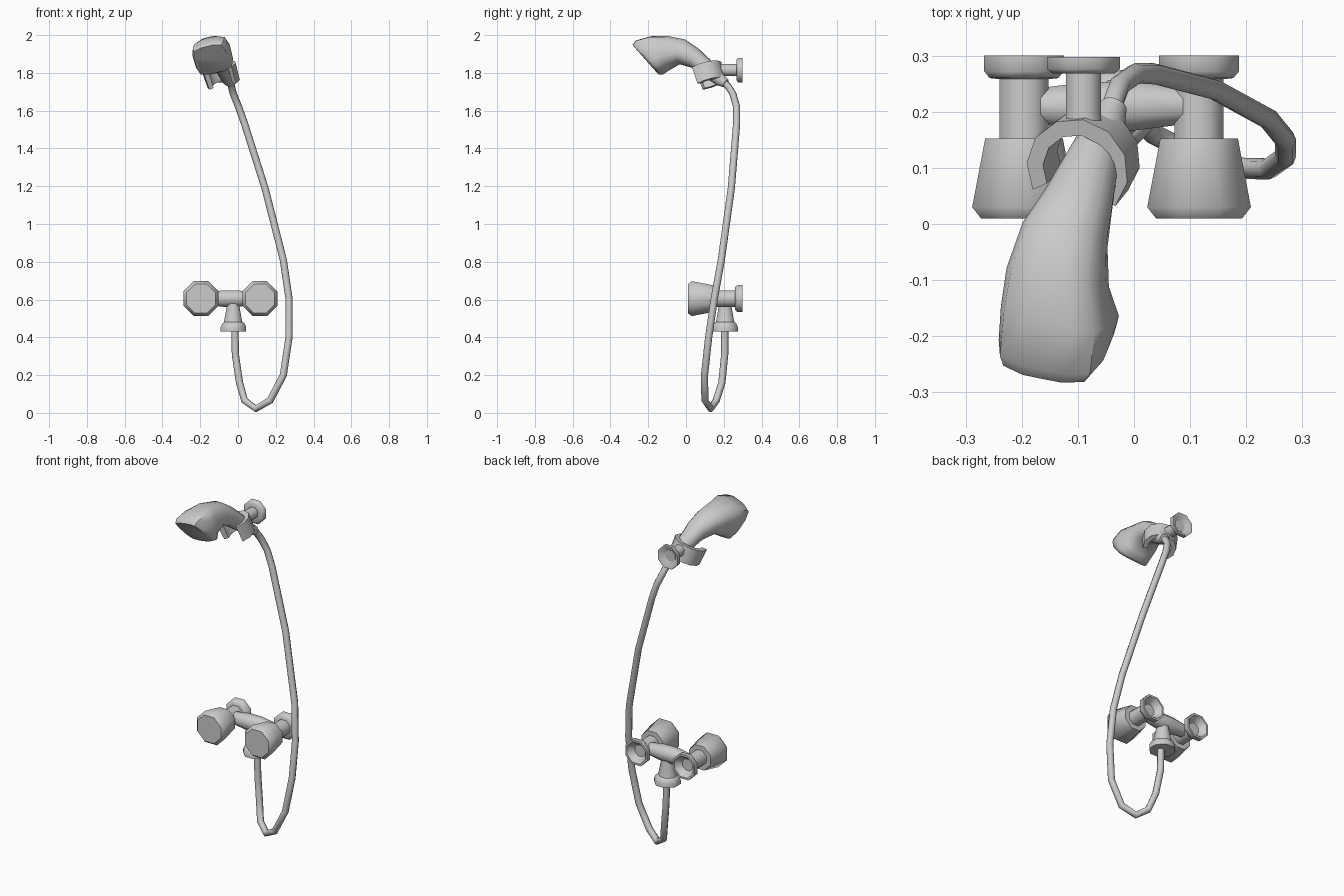
import bpy, bmesh, math
from mathutils import Matrix, Vector

if "Cube" in bpy.data.objects:
    bpy.data.objects.remove(bpy.data.objects["Cube"])


def finish(name, bm, angle=50):
    bmesh.ops.recalc_face_normals(bm, faces=bm.faces)
    me = bpy.data.meshes.new(name)
    bm.to_mesh(me)
    bm.free()
    ob = bpy.data.objects.new(name, me)
    bpy.context.collection.objects.link(ob)
    bpy.ops.object.select_all(action='DESELECT')
    ob.select_set(True)
    bpy.context.view_layer.objects.active = ob
    bpy.ops.object.shade_smooth_by_angle(angle=math.radians(angle))
    return ob


def loft(name, rings, caps=True, closed=False, angle=50):
    """Skin a list of point rings; closed joins the last ring to the first."""
    bm = bmesh.new()
    vs = [[bm.verts.new(p) for p in r] for r in rings]
    n = len(vs[0])
    pairs = list(zip(vs, vs[1:])) + ([(vs[-1], vs[0])] if closed else [])
    for a, b in pairs:
        for i in range(n):
            j = (i + 1) % n
            bm.faces.new((a[i], a[j], b[j], b[i]))
    if caps and not closed:
        bm.faces.new(vs[0])
        bm.faces.new(vs[-1])
    return finish(name, bm, angle)


def lathe(name, profile, centre, axis, segs=8):
    """Turn (radius, distance) pairs about an axis through centre."""
    axis = Vector(axis)
    side = Vector((0, 0, 1)) if abs(axis.z) < 0.5 else Vector((1, 0, 0))
    side = (side - axis * side.dot(axis)).normalized()
    other = axis.cross(side)
    rings = []
    for r, t in profile:
        rings.append([Vector(centre) + axis * t
                      + (side * math.cos(a) + other * math.sin(a)) * r
                      for a in ((i + 0.5) * math.tau / segs for i in range(segs))])
    return loft(name, rings)


# Taps: knob, stem and hollow wall cup on each side
for side, x in (("left", -0.196), ("right", 0.116)):
    base = (x, 0, 0.605)
    lathe(side + "_knob", [(0.083, 0.01), (0.1, 0.03), (0.075, 0.152)], base, (0, 1, 0))
    lathe(side + "_stem", [(0.047, 0.14), (0.047, 0.265)], base, (0, 1, 0))
    lathe(side + "_wall_cup", [(0.046, 0.258), (0.066, 0.26), (0.077, 0.272), (0.077, 0.3),
                               (0.065, 0.3), (0.035, 0.264)], base, (0, 1, 0))

# Mixer body and outlet
lathe("mixer_body", [(0.034, -0.135), (0.047, -0.04), (0.047, 0.04), (0.034, 0.135)],
      (-0.04, 0.21, 0.605), (1, 0, 0))
lathe("outlet", [(0.034, 0.6), (0.036, 0.565), (0.054, 0.475)], (-0.026, 0.207, 0), (0, 0, 1))
lathe("outlet_collar", [(0.052, 0.482), (0.063, 0.475), (0.073, 0.455), (0.073, 0.432),
                        (0.03, 0.432)], (-0.024, 0.207, 0), (0, 0, 1))

# Hose
path = [(-0.016, 0.205, 0.45), (-0.014, 0.205, 0.31), (0.008, 0.19, 0.16), (0.035, 0.16, 0.065),
        (0.095, 0.13, 0.022), (0.17, 0.1, 0.066), (0.24, 0.098, 0.2), (0.27, 0.12, 0.4),
        (0.27, 0.15, 0.605), (0.24, 0.187, 0.81), (0.143, 0.24, 1.19), (0.035, 0.268, 1.53),
        (0.003, 0.268, 1.62), (-0.025, 0.248, 1.69), (-0.035, 0.222, 1.73), (-0.045, 0.19, 1.76)]
cu = bpy.data.curves.new("hose", 'CURVE')
cu.dimensions = '3D'
cu.bevel_depth = 0.019
cu.bevel_resolution = 2
cu.use_fill_caps = True
sp = cu.splines.new('POLY')
sp.points.add(len(path) - 1)
for p, co in zip(sp.points, path):
    p.co = (*co, 1)
sp.use_smooth = True
bpy.context.collection.objects.link(bpy.data.objects.new("hose", cu))

# Holder: wall cup, arm and open clamp, tilted with the handset
hold = (-0.09, 0, 1.815)
lathe("holder_wall_cup", [(0.033, 0.268), (0.06, 0.268), (0.07, 0.276), (0.07, 0.298),
                          (0.06, 0.298), (0.03, 0.27)], hold, (0, 1, 0))
lathe("holder_arm", [(0.034, 0.17), (0.034, 0.275)], hold, (0, 1, 0))
u = Vector((1, -0.2, 0.24)).normalized()
up = Vector((-0.25, -0.3, 1))
up = (up - u * up.dot(u)).normalized()
back = up.cross(u)
centre = Vector((-0.088, 0.11, 1.787))
rings = []
for i in range(9):
    a = math.radians(-35 + 250 * i / 8)
    d = u * math.cos(a) + back * math.sin(a)
    rings.append([centre + d * r + up * h for r, h in
                  ((0.094, 0.047), (0.064, 0.047), (0.064, -0.047), (0.09, -0.047))])
loft("holder_clamp", rings)

# Handset: neck swelling into a squarish spray head
# each section: x, top (y, z), bottom (y, z), half width, squareness
sections = [
    (-0.036, (0.225, 1.765), (0.195, 1.725), 0.024, 2),
    (-0.048, (0.205, 1.785), (0.165, 1.735), 0.034, 2),
    (-0.068, (0.155, 1.845), (0.1, 1.775), 0.044, 2),
    (-0.098, (0.065, 1.93), (0.025, 1.83), 0.062, 2.2),
    (-0.123, (0.0, 1.973), (-0.04, 1.85), 0.077, 2.5),
    (-0.136, (-0.095, 1.99), (-0.095, 1.82), 0.089, 3),
    (-0.132, (-0.18, 1.985), (-0.13, 1.80), 0.101, 4),
    (-0.138, (-0.26, 1.962), (-0.14, 1.80), 0.098, 4.5),
    (-0.142, (-0.276, 1.94), (-0.152, 1.80), 0.088, 4.5),
]
rings = []
for x, t, b, w, sq in sections:
    top, bot = Vector((x, *t)), Vector((x, *b))
    mid, h = (top + bot) / 2, (top - bot) / 2
    h += Vector((-0.24 * h.length * min(w / 0.09, 1), 0, 0))
    ring = []
    for i in range(16):
        c, s = math.cos(i * math.tau / 16), math.sin(i * math.tau / 16)
        f = (abs(c) ** sq + abs(s) ** sq) ** (-1 / sq)
        ring.append(mid + u * (w * c * f) + h * (s * f))
    rings.append(ring)
loft("handset", rings)
